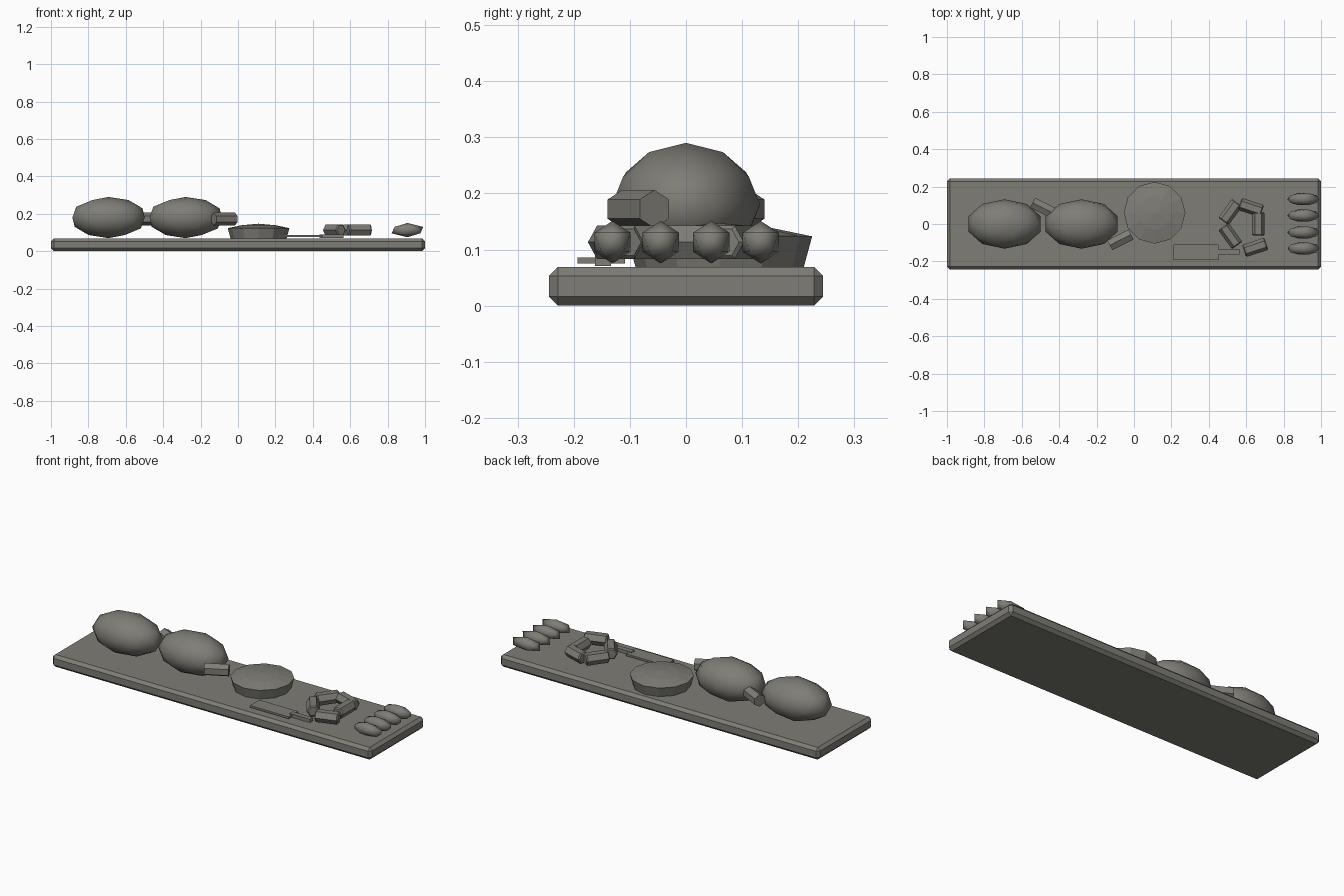
import bpy
import math

if "Cube" in bpy.data.objects:
    bpy.data.objects.remove(bpy.data.objects["Cube"])

mat = bpy.data.materials.new("stone grey")
mat.diffuse_color = (0.21, 0.205, 0.18, 1)
mat.use_nodes = True
mat.node_tree.nodes["Principled BSDF"].inputs["Base Color"].default_value = mat.diffuse_color


def finish(name, smooth=False, bevel=0):
    ob = bpy.context.object
    ob.name = name
    ob.data.materials.append(mat)
    if smooth:
        bpy.ops.object.shade_smooth()
    if bevel:
        m = ob.modifiers.new("edge", 'BEVEL')
        m.width = bevel
        m.segments = 1
        m.limit_method = 'ANGLE'
        m.angle_limit = math.radians(70)
    return ob


def box(name, x0, x1, y0, y1, z0, z1, bevel=0):
    bpy.ops.mesh.primitive_cube_add(size=1, location=((x0 + x1) / 2, (y0 + y1) / 2, (z0 + z1) / 2))
    bpy.context.object.scale = (x1 - x0, y1 - y0, z1 - z0)
    bpy.ops.object.transform_apply(location=False, rotation=False, scale=True)
    return finish(name, bevel=bevel)


def ball(name, loc, radii, subdivisions):
    bpy.ops.mesh.primitive_ico_sphere_add(subdivisions=subdivisions, radius=1, location=loc)
    bpy.context.object.scale = radii
    bpy.ops.object.transform_apply(location=False, rotation=False, scale=True)
    return finish(name, smooth=True)


def rod(name, loc, radius, length, angle, roll=0, bevel=0):
    """Six-sided rod lying flat, its length turned by angle about z."""
    bpy.ops.mesh.primitive_cylinder_add(vertices=6, radius=radius, depth=length)
    ob = bpy.context.object
    ob.rotation_euler = (0, 0, roll)
    bpy.ops.object.transform_apply(location=False, rotation=True, scale=False)
    ob.location = loc
    ob.rotation_euler = (0, math.pi / 2, angle)
    return finish(name, bevel=bevel)


# serving board with chamfered edges
box("board", -1, 1, -0.244, 0.244, 0, 0.069, 0.016)

# two roasts, each with a bone end
for i, (x, side) in enumerate([(-0.692, 1), (-0.28, -1)]):
    ball(f"roast_{i + 1}", (x, 0, 0.18), (0.203, 0.132, 0.11), 2)
    rod(f"bone_{i + 1}", (x + 0.207, side * 0.085, 0.172), 0.034, 0.127,
        -side * math.radians(27), roll=math.pi / 6)

# flared dish with a shallow domed filling
bpy.ops.mesh.primitive_cone_add(vertices=12, radius1=0.15, radius2=0.165, depth=0.055,
                                location=(0.11, 0.06, 0.0965))
finish("dish")
bpy.ops.mesh.primitive_cone_add(vertices=12, radius1=0.162, radius2=0.09, depth=0.015,
                                location=(0.11, 0.06, 0.1315))
finish("filling")
bpy.ops.mesh.primitive_cone_add(vertices=12, radius1=0.09, radius2=0, depth=0.008,
                                location=(0.11, 0.06, 0.143))
finish("filling_top")

# knife
box("knife_blade", 0.21, 0.452, -0.193, -0.109, 0.075, 0.086)
box("knife_handle", 0.435, 0.563, -0.162, -0.134, 0.071, 0.09)

# ring of sausages
links = [(0.665, 0.0, 90), (0.625, 0.088, 162), (0.515, 0.064, 54),
         (0.515, -0.064, 126), (0.648, -0.125, 18)]
for i, (x, y, a) in enumerate(links):
    rod(f"sausage_{i + 1}", (x, y, 0.113), 0.034, 0.125, math.radians(a), bevel=0.006)

# row of small rolls
for i, y in enumerate((-0.131, -0.045, 0.045, 0.133)):
    ball(f"roll_{i + 1}", (0.906, y, 0.113), (0.095, 0.038, 0.038), 1)
